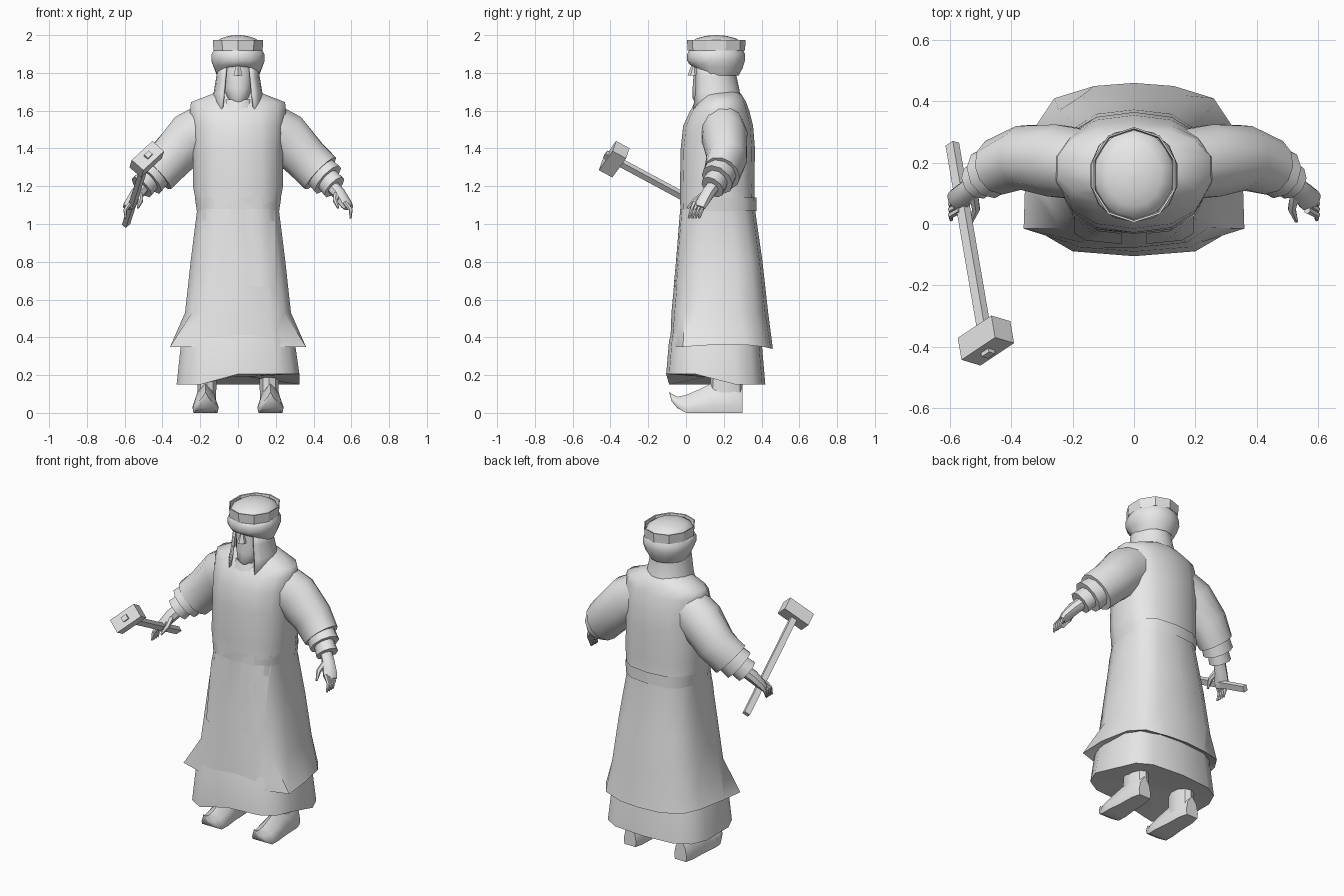
import bpy, bmesh, math
from mathutils import Vector
from mathutils.bvhtree import BVHTree

cube = bpy.data.objects.get("Cube")
if cube:
    bpy.data.objects.remove(cube)

grey = bpy.data.materials.new("plain grey")
grey.use_nodes = True
tone = (0.8, 0.8, 0.8, 1)
grey.diffuse_color = tone
grey.node_tree.nodes["Principled BSDF"].inputs["Base Color"].default_value = tone


def finish(name, bm, angle=40):
    bmesh.ops.recalc_face_normals(bm, faces=bm.faces)
    mesh = bpy.data.meshes.new(name)
    bm.to_mesh(mesh)
    bm.free()
    mesh.materials.append(grey)
    for poly in mesh.polygons:
        poly.use_smooth = True
    mesh.set_sharp_from_angle(angle=math.radians(angle))
    obj = bpy.data.objects.new(name, mesh)
    bpy.context.collection.objects.link(obj)
    return obj


def loft(name, rings, start=False, end=False, closed=True, angle=40):
    """Skin a list of equal-length rings, with optional end caps."""
    bm = bmesh.new()
    rows = [[bm.verts.new(p) for p in ring] for ring in rings]
    count = len(rows[0])
    for a, b in zip(rows, rows[1:]):
        for i in range(count if closed else count - 1):
            j = (i + 1) % count
            bm.faces.new((a[i], a[j], b[j], b[i]))
    if start:
        bm.faces.new(rows[0])
    if end:
        bm.faces.new(rows[-1])
    return finish(name, bm, angle)


def ring(z, half, front, back, n=14, power=0.7, x=0, lift=0):
    """Rounded section at height z from the front centre; lift raises its front."""
    mid, depth = (front + back) / 2, (back - front) / 2
    points = []
    for i in range(n):
        t = math.tau * i / n - math.pi / 2
        c, s = math.cos(t), math.sin(t)
        points.append(Vector((x + half * math.copysign(abs(c) ** power, c),
                              mid + depth * math.copysign(abs(s) ** power, s),
                              z + lift * max(0, -s))))
    return points


def tube(name, path, side=1, n=10, angle=40):
    """Capped tube through (x, y, z, side radius, upright radius) stations."""
    spots = [Vector((p[0] * side, p[1], p[2])) for p in path]
    rings = []
    for k, p in enumerate(path):
        d = (spots[min(k + 1, len(path) - 1)] - spots[max(k - 1, 0)]).normalized()
        h = d.cross(Vector((0, 0, 1))).normalized()
        v = h.cross(d)
        turns = [math.tau * (i + 0.5) / n for i in range(n)]
        rings.append([spots[k] + h * p[3] * math.cos(t) + v * p[4] * math.sin(t) for t in turns])
    return loft(name, rings, True, True, angle=angle)


# Underskirt with a closed underside, its hem lifted on one front side
hem = ring(0.15, 0.33, -0.105, 0.42, power=0.6)
for p in hem:
    if p.y < 0.1 and p.x > -0.01:
        p.z = 0.205
loft("underskirt", [ring(0.19, 0.06, 0.1, 0.2), hem,
                    ring(0.38, 0.305, -0.09, 0.40, power=0.6),
                    ring(0.6, 0.24, -0.03, 0.36, power=0.6)], start=True)

# Long coat with flared front corners and a closed hem underside
half_hem = [(0, -0.083, 0.37), (0.17, -0.075, 0.35), (0.36, -0.015, 0.35), (0.355, 0.14, 0.36),
            (0.32, 0.32, 0.36), (0.26, 0.41, 0.35), (0.13, 0.45, 0.34), (0, 0.46, 0.34)]
coat_hem = half_hem + [(-x, y, z) for x, y, z in half_hem[-2:0:-1]]
coat = loft("coat", [
    ring(0.385, 0.28, -0.06, 0.38, power=0.6),
    coat_hem,
    ring(0.53, 0.285, -0.077, 0.435, power=0.62),
    ring(0.8, 0.255, -0.052, 0.405, power=0.65),
    ring(1.08, 0.22, -0.03, 0.365, power=0.7),
    ring(1.2, 0.243, -0.032, 0.362, power=0.78),
    ring(1.4, 0.243, -0.028, 0.365, power=0.82),
    ring(1.52, 0.25, -0.015, 0.355, power=0.85),
    ring(1.6, 0.26, 0.022, 0.335, power=0.9),
    ring(1.645, 0.255, 0.06, 0.318, power=0.95),
    ring(1.685, 0.15, 0.08, 0.295, power=0.95),
    ring(1.71, 0.08, 0.1, 0.26)], end=True, angle=55)

# Belt, lying flush except at the back
loft("belt", [ring(1.07, 0.222, -0.03, 0.373), ring(1.14, 0.233, -0.031, 0.372, power=0.74)])

# Two front panels lying on the coat
bm = bmesh.new()
bm.from_mesh(coat.data)
tree = BVHTree.FromBMesh(bm)
bm.free()
for side, label in ((1, "left"), (-1, "right")):
    rows = []
    for k in range(6):
        z = 0.67 + 0.082 * k
        row = []
        for i in range(5):
            x = side * (0.04 + 0.039 * i)
            hit = tree.ray_cast(Vector((x, -1, z)), Vector((0, 1, 0)))[0]
            row.append((x, hit.y - 0.005, z))
        rows.append(row)
    loft(label + "_front_panel", rows, closed=False)

# Head, nose and neck
loft("face", [
    ring(1.635, 0.02, 0.05, 0.15, 12, 0.9),
    ring(1.665, 0.06, 0.035, 0.19, 12, 0.9),
    ring(1.72, 0.08, 0.035, 0.24, 12, 0.9),
    ring(1.79, 0.085, 0.04, 0.25, 12, 0.9),
    ring(1.86, 0.088, 0.045, 0.25, 12, 0.9)], True, True)
loft("nose", [ring(1.845, 0.01, 0.03, 0.07, 6, 1), ring(1.785, 0.028, 0.008, 0.07, 6, 1)],
     True, True, angle=20)
loft("neck_collar", [ring(1.56, 0.1, 0.01, 0.28), ring(1.66, 0.08, 0.05, 0.25)], end=True)

# Wrapped hat: bulging roll, upright rim and domed crown
loft("hat_roll", [
    ring(1.785, 0.114, 0.035, 0.278, 14, 1, lift=0.05),
    ring(1.825, 0.13, 0.018, 0.3, 14, 0.95, lift=0.02),
    ring(1.865, 0.145, 0.006, 0.312, 14, 0.95),
    ring(1.9, 0.143, 0.006, 0.312, 14, 0.95),
    ring(1.925, 0.13, 0.02, 0.3, 14, 1)], end=True, angle=60)
rim = [ring(z, 0.14 - inset, 0.005 + inset, 0.316 - inset, 10, 0.95)
       for z, inset in ((1.918, 0.004), (1.975, 0), (1.973, 0.006), (1.94, 0.01))]
loft("hat_rim", rim, angle=25)
loft("hat_crown", [ring(1.94 + 0.06 * math.sin(a), 0.133 * math.cos(a),
                        0.16 - 0.148 * math.cos(a), 0.16 + 0.148 * math.cos(a), 14, 1)
                   for a in (0, 0.4, 0.8, 1.2, 1.5)], end=True)

# Veil that wraps the back of the head and ends in two front tails
rows = []
for z, half, front, back, drop in ((1.86, 0.105, 0.035, 0.27, 0), (1.78, 0.115, 0.025, 0.268, 0),
                                   (1.7, 0.128, 0.02, 0.285, 0.01), (1.62, 0.148, 0.0, 0.31, 0.06)):
    row = []
    for i in range(17):
        t = math.radians(-52 + 284 * i / 16)
        s = math.sin(t)
        row.append((half * math.cos(t), (front + back) / 2 + (back - front) / 2 * s,
                    z - drop * max(0, -s)))
    rows.append(row)
veil = loft("veil", rows, closed=False)
veil.modifiers.new("thickness", "SOLIDIFY").thickness = 0.012

for side, label in ((1, "left"), (-1, "right")):
    # Sleeve with two layered cuffs
    tube(label + "_sleeve", [
        (0.13, 0.19, 1.52, 0.115, 0.14), (0.25, 0.205, 1.46, 0.122, 0.138),
        (0.355, 0.217, 1.35, 0.108, 0.122), (0.437, 0.19, 1.268, 0.095, 0.118)], side, 12, 50)
    tube(label + "_middle_cuff", [
        (0.41, 0.2, 1.3, 0.08, 0.09), (0.475, 0.165, 1.235, 0.085, 0.1)], side, 10, 50)
    tube(label + "_inner_cuff", [
        (0.45, 0.18, 1.26, 0.055, 0.065), (0.51, 0.14, 1.195, 0.062, 0.072)], side, 10, 50)

    # Hand with curled fingers
    tube(label + "_palm", [
        (0.48, 0.16, 1.22, 0.034, 0.036), (0.535, 0.115, 1.16, 0.036, 0.036),
        (0.572, 0.08, 1.105, 0.042, 0.028), (0.585, 0.07, 1.085, 0.035, 0.02)], side, 8)
    for k in range(4):
        y = 0.018 * k
        tube(label + "_finger", [
            (0.565, 0.045 + y, 1.115, 0.012, 0.013), (0.597, 0.03 + y, 1.075, 0.011, 0.011),
            (0.596, 0.014 + y, 1.03, 0.006, 0.006)], side, 6)
    tube(label + "_thumb", [
        (0.525, 0.1, 1.16, 0.018, 0.018), (0.515, 0.05, 1.125, 0.014, 0.015),
        (0.53, 0.008, 1.085, 0.006, 0.006)], side, 6)

    # Boot: foot with upturned toe, and shaft
    foot = []
    for y, half, low, high in ((0.3, 0.042, 0, 0.13), (0.25, 0.056, 0, 0.17), (0.14, 0.06, 0, 0.16),
                               (0.06, 0.07, 0, 0.12), (0, 0.068, 0, 0.095), (-0.045, 0.045, 0.025, 0.085),
                               (-0.075, 0.02, 0.06, 0.1), (-0.087, 0.004, 0.1, 0.112)):
        foot.append([(side * 0.172 + half * u, y, low + (high - low) * v) for u, v in
                     ((-0.9, 0), (0.9, 0), (1, 0.25), (0.75, 0.65), (0, 1), (-0.75, 0.65), (-1, 0.25))])
    loft(label + "_boot_foot", foot, True, True, angle=50)
    loft(label + "_boot_shaft", [ring(z, half, front, 0.3, 10, 0.9, side * 0.165)
                                 for z, half, front in ((0.05, 0.05, 0.12), (0.18, 0.054, 0.13),
                                                        (0.25, 0.06, 0.12))], True, True)

# Hammer held in the right hand
d = Vector((0.149, -0.87, 0.468)).normalized()
long_axis = Vector((0.67, 0.38, 0.64))
long_axis = (long_axis - d * long_axis.dot(d)).normalized()
wide_axis = d.cross(long_axis)
centre = Vector((-0.483, -0.38, 1.343))


def block(name, low, high, half_long, half_wide):
    corners = ((1, 1), (1, -1), (-1, -1), (-1, 1))
    loft(name, [[centre + d * t + long_axis * a * half_long + wide_axis * b * half_wide
                 for a, b in corners] for t in (low, high)], True, True)


block("hammer_head", -0.041, 0.041, 0.083, 0.042)
block("hammer_handle", -0.735, 0.055, 0.018, 0.014)
